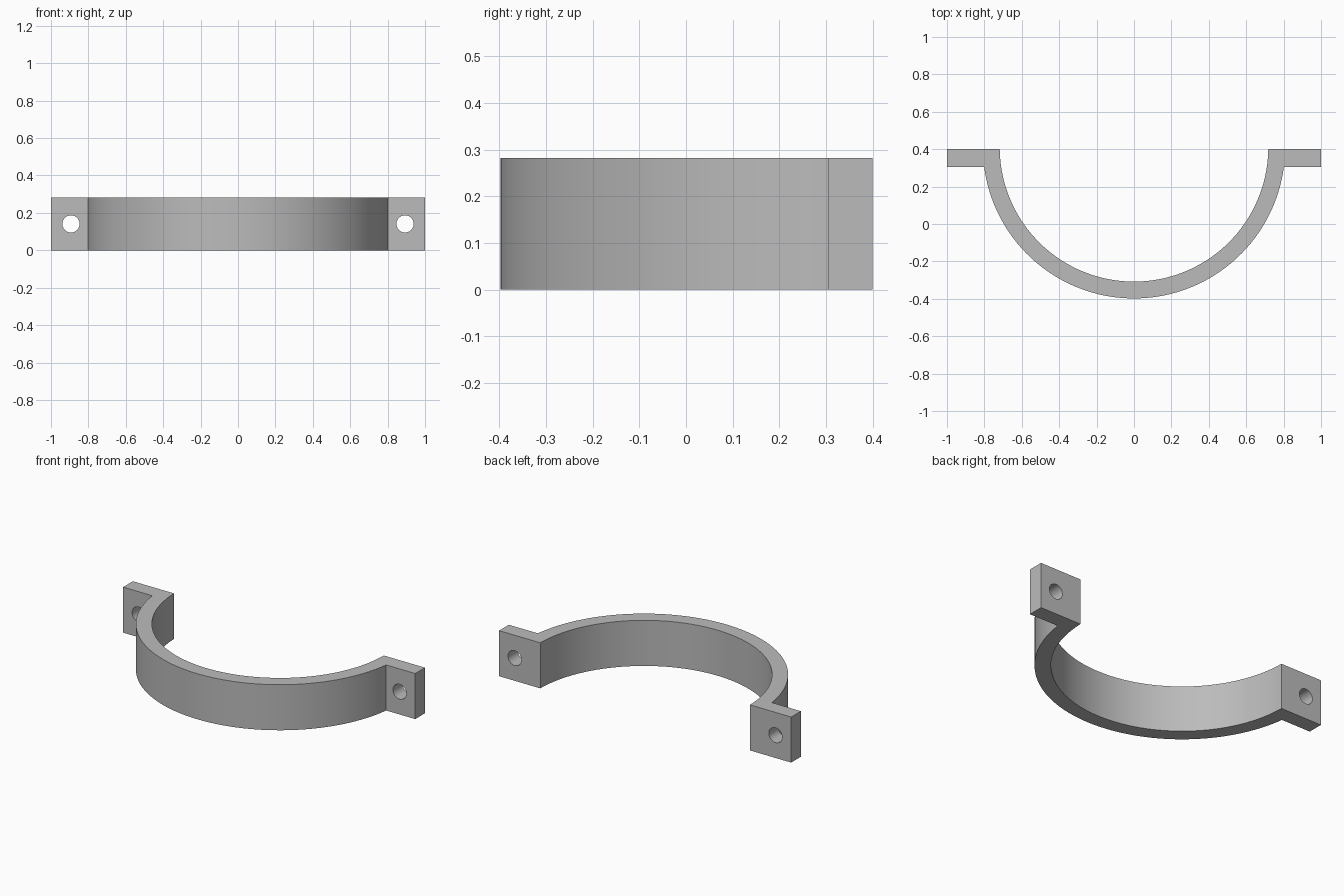
import bpy, bmesh
from math import asin, cos, sin, pi, radians, sqrt

cube = bpy.data.objects.get("Cube")
if cube:
    bpy.data.objects.remove(cube, do_unlink=True)

HEIGHT = 0.282
CENTRE_Y = 0.41          # arc centre, just behind the mounting face
R_IN, R_OUT = 0.718, 0.808
BACK, LUG_FRONT = 0.4, 0.305
HOLE_X, HOLE_R = 0.893, 0.046
SEGMENTS = 72

grey = bpy.data.materials.new("plain grey")
grey.use_nodes = True
colour = (0.5, 0.5, 0.5, 1)
grey.diffuse_color = colour
grey.node_tree.nodes["Principled BSDF"].inputs["Base Color"].default_value = colour


def arc(radius, y_end):
    """Points from left to right along the arc, ending at height y_end."""
    drop = asin((CENTRE_Y - y_end) / radius)
    angles = [-drop - (pi - 2 * drop) * i / SEGMENTS for i in range(SEGMENTS + 1)]
    return [(radius * cos(a), CENTRE_Y + radius * sin(a)) for a in angles]


# Half-ring strap with a lug at each end, extruded upward
outline = ([(1, BACK), (1, LUG_FRONT)] + arc(R_OUT, LUG_FRONT)
           + [(-1, LUG_FRONT), (-1, BACK)] + arc(R_IN, BACK)[::-1])
bm = bmesh.new()
base = bm.faces.new([bm.verts.new((x, y, 0)) for x, y in outline])
top = bmesh.ops.extrude_face_region(bm, geom=[base])["geom"]
bmesh.ops.translate(bm, vec=(0, 0, HEIGHT),
                    verts=[v for v in top if isinstance(v, bmesh.types.BMVert)])
bmesh.ops.recalc_face_normals(bm, faces=bm.faces)
mesh = bpy.data.meshes.new("clamp_strap")
bm.to_mesh(mesh)
bm.free()
mesh.materials.append(grey)
strap = bpy.data.objects.new("clamp_strap", mesh)
bpy.context.collection.objects.link(strap)
bpy.context.view_layer.objects.active = strap

# Bolt hole through each lug
for side in (-1, 1):
    bpy.ops.mesh.primitive_cylinder_add(
        vertices=40, radius=HOLE_R, depth=0.3, rotation=(pi / 2, 0, 0),
        location=(side * HOLE_X, (BACK + LUG_FRONT) / 2, HEIGHT / 2))
    cutter = bpy.context.object
    cutter.name = "hole_cutter"
    cutter.hide_render = True
    cutter.data.materials.append(grey)
    bpy.context.view_layer.objects.active = strap
    cut = strap.modifiers.new("bolt_hole", 'BOOLEAN')
    cut.operation = 'DIFFERENCE'
    cut.solver = 'EXACT'
    cut.object = cutter
    bpy.ops.object.modifier_apply(modifier=cut.name)
    bpy.data.objects.remove(cutter, do_unlink=True)

# Smooth curves, crisp edges
bpy.ops.object.select_all(action='DESELECT')
strap.select_set(True)
bpy.context.view_layer.objects.active = strap
bpy.ops.object.shade_smooth_by_angle(angle=radians(30))
